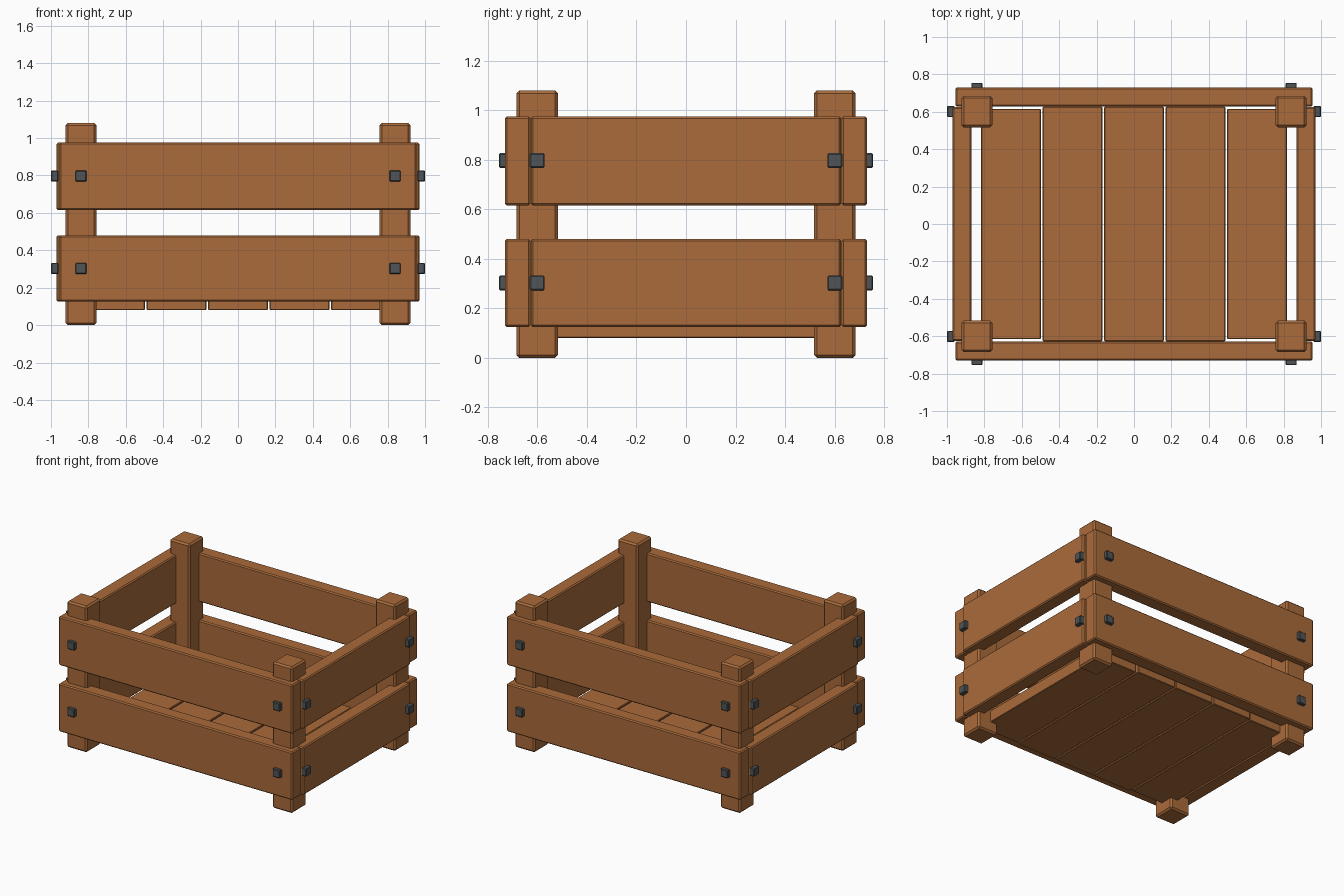
import bpy
import bmesh

cube = bpy.data.objects.get("Cube")
if cube:
    bpy.data.objects.remove(cube, do_unlink=True)


def make_material(name, colour):
    mat = bpy.data.materials.new(name)
    mat.use_nodes = True
    mat.diffuse_color = colour
    mat.node_tree.nodes["Principled BSDF"].inputs["Base Color"].default_value = colour
    return mat


wood = make_material("warm_wood", (0.40, 0.147, 0.043, 1))
iron = make_material("dark_iron", (0.08, 0.09, 0.095, 1))


def box(name, xs, ys, zs, mat, bevel=0.008):
    """Chamfered box spanning the given ranges."""
    spans = (xs, ys, zs)
    bm = bmesh.new()
    bmesh.ops.create_cube(bm, size=1)
    for v in bm.verts:
        v.co = [lo + (c + 0.5) * (hi - lo) for c, (lo, hi) in zip(v.co, spans)]
    bmesh.ops.bevel(bm, geom=bm.edges[:], offset=bevel, segments=1, affect='EDGES')
    mesh = bpy.data.meshes.new(name)
    bm.to_mesh(mesh)
    bm.free()
    mesh.materials.append(mat)
    obj = bpy.data.objects.new(name, mesh)
    bpy.context.collection.objects.link(obj)
    return obj


def mirrored(side, lo, hi):
    return tuple(sorted((side * lo, side * hi)))


def around(centre, half=0.03):
    return (centre - half, centre + half)


X_SIDES = (("right", -1), ("left", 1))
Y_SIDES = (("front", -1), ("back", 1))
ROWS = (("lower", 0.125, 0.48, 0.303), ("upper", 0.615, 0.975, 0.797))

# Corner posts
for xn, sx in X_SIDES:
    for yn, sy in Y_SIDES:
        box(f"{yn}_{xn}_post", mirrored(sx, 0.757, 0.922),
            mirrored(sy, 0.517, 0.685), (0, 1.08), wood, 0.012)

# Wall planks with their square nail heads
for row, low, high, nail_z in ROWS:
    for yn, sy in Y_SIDES:
        box(f"{row}_{yn}_plank", (-0.955, 0.955), mirrored(sy, 0.628, 0.731),
            (low, high), wood)
        for xn, sx in X_SIDES:
            box(f"{row}_{yn}_{xn}_nail", around(sx * 0.84),
                mirrored(sy, 0.72, 0.755), around(nail_z), iron, 0.005)
    for xn, sx in X_SIDES:
        box(f"{row}_{xn}_plank", mirrored(sx, 0.868, 0.971), (-0.626, 0.626),
            (low, high), wood)
        for yn, sy in Y_SIDES:
            box(f"{row}_{xn}_{yn}_nail", mirrored(sx, 0.96, 1.0),
                around(sy * 0.601), around(nail_z), iron, 0.005)

# Floor slats; the outer two are slightly shorter
for i in range(-2, 3):
    half_y = 0.615 if abs(i) == 2 else 0.627
    box(f"floor_slat_{i + 3}", around(i * 0.329, 0.1595),
        (-half_y, half_y), (0.08, 0.17), wood, 0.004)
